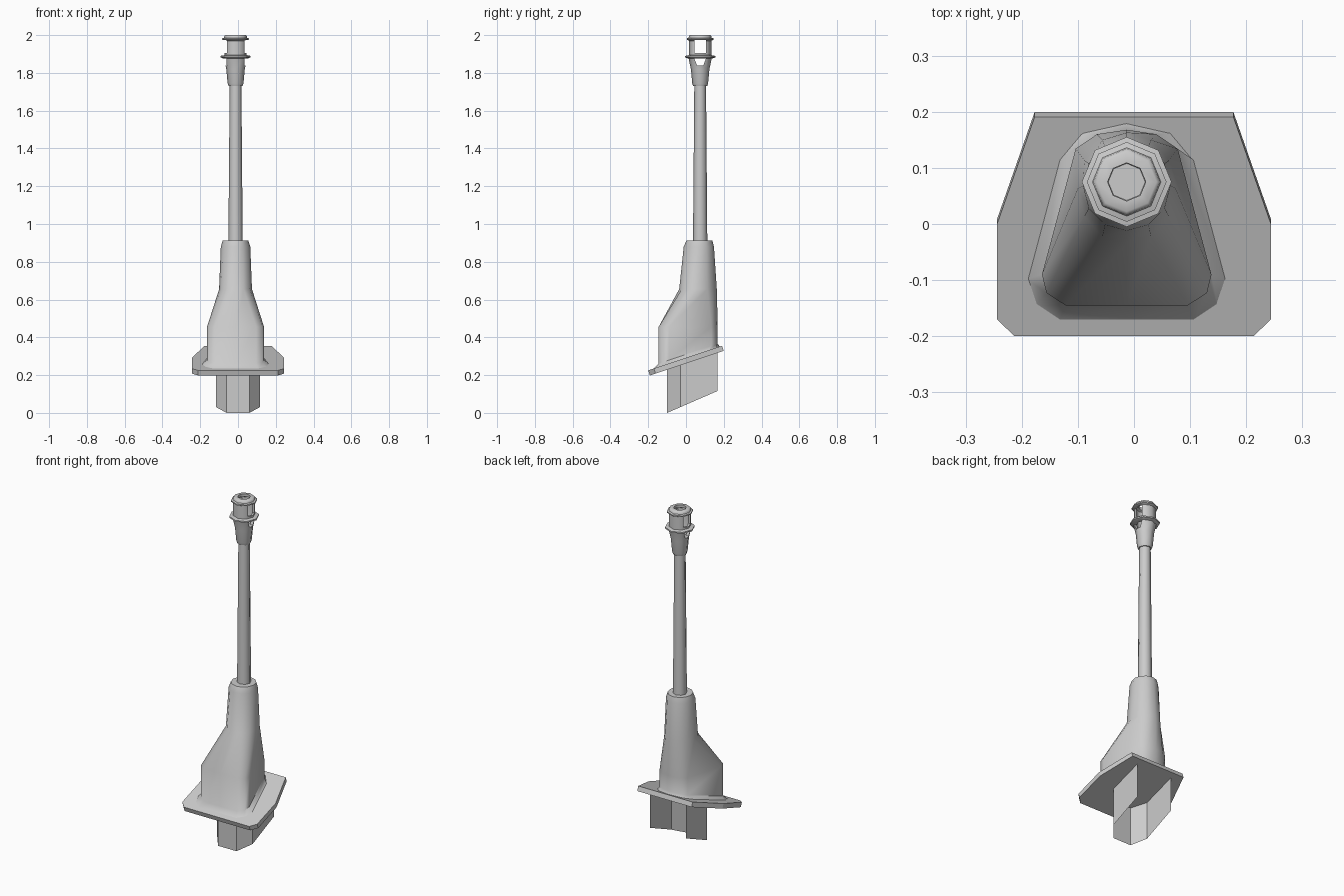
import bpy, bmesh, math
from mathutils import Vector

cube = bpy.data.objects.get("Cube")
if cube:
    bpy.data.objects.remove(cube, do_unlink=True)

CX, CY = -0.013, 0.075          # lever axis
SLOPE = 1 / 3                   # tilt of the mounting plate

grey = bpy.data.materials.new("plain grey")
grey.use_nodes = True
grey.diffuse_color = (0.6, 0.6, 0.6, 1)
grey.node_tree.nodes["Principled BSDF"].inputs["Base Color"].default_value = (0.6, 0.6, 0.6, 1)


def plate_top(y):
    return 0.225 + SLOPE * (y + 0.2)


def finish(name, bm, recalc=True):
    if recalc:
        bmesh.ops.recalc_face_normals(bm, faces=bm.faces)
    me = bpy.data.meshes.new(name)
    bm.to_mesh(me)
    bm.free()
    me.materials.append(grey)
    ob = bpy.data.objects.new(name, me)
    bpy.context.collection.objects.link(ob)
    return ob


def smooth(ob, degrees=50):
    ob.data.shade_smooth()
    ob.data.set_sharp_from_angle(angle=math.radians(degrees))


def loft(name, rings, cap_start=True, cap_end=True):
    bm = bmesh.new()
    loops = [[bm.verts.new(p) for p in ring] for ring in rings]
    n = len(rings[0])
    for a, b in zip(loops, loops[1:]):
        for i in range(n):
            j = (i + 1) % n
            bm.faces.new((a[i], a[j], b[j], b[i]))
    if cap_start:
        bm.faces.new(loops[0][::-1])
    if cap_end:
        bm.faces.new(loops[-1])
    return finish(name, bm)


def circle(r, z, n=8):
    return [(CX + r * math.cos(math.tau * i / n),
             CY + r * math.sin(math.tau * i / n), z) for i in range(n)]


def mirrored(half, cx=0.0):
    # half outline runs from front to back on +x; on-axis points are kept once
    right = [(cx + x, y) for x, y in half]
    left = [(cx - x, y) for x, y in reversed(half) if x > 0]
    return right + left


# Tilted mounting plate, extruded along its own normal
outline = mirrored([(0.213, -0.2), (0.244, -0.17), (0.244, 0), (0.177, 0.191)])
normal = Vector((0, -SLOPE, 1)).normalized()
top = [Vector((x, y, plate_top(y))) for x, y in outline]
loft("mounting_plate", [[p - normal * 0.028 for p in top], top])

# Open-backed skirt under the plate with a slanted lower edge
bm = bmesh.new()
path = [(-0.116, 0.167), (-0.116, -0.03), (-0.06, -0.1),
        (0.06, -0.1), (0.116, -0.03), (0.116, 0.167)]
low = [bm.verts.new((x, y, 0.434 * (y + 0.1))) for x, y in path]
high = [bm.verts.new((x, y, plate_top(y) - 0.015)) for x, y in path]
for i in range(len(path) - 1):
    bm.faces.new((low[i], low[i + 1], high[i + 1], high[i]))
finish("lower_skirt", bm, recalc=False)

# Collar and boot: one loft from a wide wedge to a round neck
collar = mirrored([(0, -0.173), (0.12, -0.173), (0.162, -0.145), (0.178, -0.098),
                   (0.122, 0.112), (0.08, 0.162), (0, 0.18)], CX)
foot = mirrored([(0, -0.145), (0.109, -0.145), (0.143, -0.123), (0.151, -0.09),
                 (0.091, 0.134), (0.053, 0.16), (0, 0.168)], CX)


def neck(rx, y0, y1, z):
    mid, ry = (y0 + y1) / 2, (y1 - y0) / 2
    return [(CX + rx * math.sin(a), mid - ry * math.cos(a), z)
            for a in (math.tau * i / 12 for i in range(12))]


boot = loft("shift_boot", [
    [(x, y, plate_top(y) - 0.002) for x, y in collar],
    [(x, y, plate_top(y) + 0.018) for x, y in foot],
    [(x, y, 0.455) for x, y in foot],
    neck(0.087, -0.036, 0.163, 0.655),
    neck(0.078, -0.012, 0.148, 0.88),
    neck(0.068, 0.002, 0.14, 0.912)], cap_start=False)
smooth(boot)

# Lever shaft
smooth(loft("lever_shaft", [circle(0.038, 0.89), circle(0.031, 1.74)]))

# Hollow head: outside going up, then inside going down to the floor
profile = [(0.037, 1.73), (0.042, 1.745), (0.049, 1.82), (0.061, 1.875),
           (0.08, 1.882), (0.08, 1.89), (0.059, 1.894), (0.059, 1.97),
           (0.071, 1.976), (0.071, 1.983), (0.061, 1.986), (0.059, 1.996),
           (0.053, 2.0), (0.034, 2.0), (0.034, 1.985), (0.047, 1.978),
           (0.047, 1.885), (0.033, 1.835)]
head = loft("lever_head", [circle(r, z) for r, z in profile])


# Side windows cut straight through the head
def cutter(name, levels):
    ob = loft(name, [[(CX + sx * 0.15, CY + sy * w, z)
                      for sx, sy in ((-1, -1), (1, -1), (1, 1), (-1, 1))]
                     for w, z in levels])
    ob.hide_render = True
    return ob


cutters = [cutter("upper_window_cutter", [(0.031, 1.905), (0.031, 1.974)]),
           cutter("lower_window_cutter", [(0.016, 1.838), (0.031, 1.877)])]
for c in cutters:
    m = head.modifiers.new("window", 'BOOLEAN')
    m.object, m.operation, m.solver = c, 'DIFFERENCE', 'EXACT'
bpy.context.view_layer.update()
graph = bpy.context.evaluated_depsgraph_get()
cut_mesh = bpy.data.meshes.new_from_object(head.evaluated_get(graph))
head.modifiers.clear()
head.data = cut_mesh
for c in cutters:
    bpy.data.objects.remove(c, do_unlink=True)
smooth(head)
